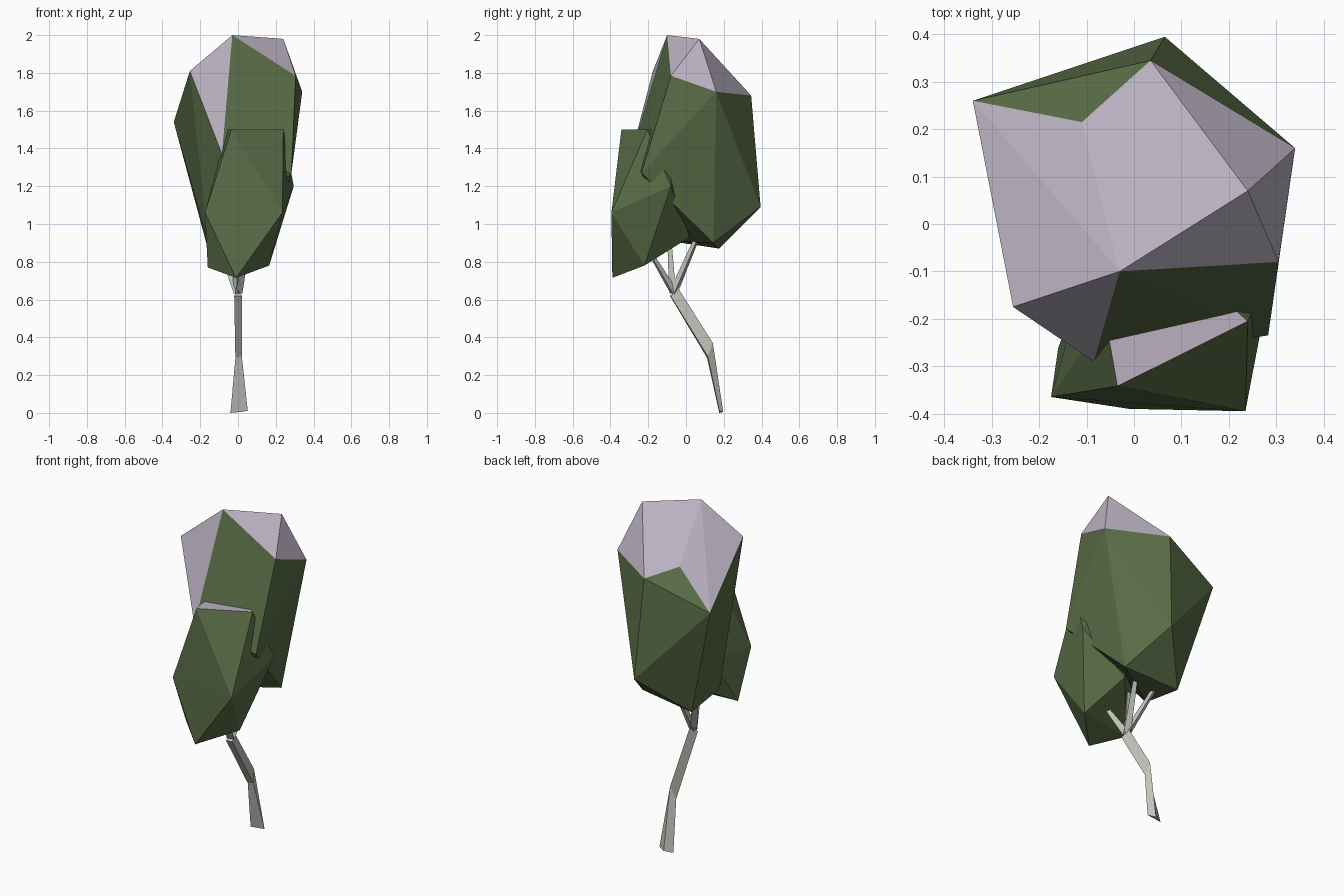
import bpy, bmesh, math
from mathutils import Vector

if "Cube" in bpy.data.objects:
    bpy.data.objects.remove(bpy.data.objects["Cube"])


def material(name, color):
    m = bpy.data.materials.new(name)
    m.diffuse_color = (*color, 1)
    m.use_nodes = True
    m.node_tree.nodes["Principled BSDF"].inputs["Base Color"].default_value = m.diffuse_color
    return m


leaf = material("leaf_green", (0.10, 0.152, 0.062))
snow = material("pale_lilac_snow", (0.49, 0.44, 0.53))
bark = material("pale_grey_bark", (0.55, 0.56, 0.50))


def finish(name, bm, mats):
    bmesh.ops.recalc_face_normals(bm, faces=bm.faces)
    me = bpy.data.meshes.new(name)
    bm.to_mesh(me)
    bm.free()
    for m in mats:
        me.materials.append(m)
    ob = bpy.data.objects.new(name, me)
    bpy.context.collection.objects.link(ob)
    return ob


def foliage(name, corners, snow_line):
    """Faceted clump; faces centred above snow_line are snow."""
    bm = bmesh.new()
    for c in corners:
        bm.verts.new(c)
    bmesh.ops.convex_hull(bm, input=bm.verts)
    loose = [v for v in bm.verts if not v.link_faces]
    bmesh.ops.delete(bm, geom=loose, context='VERTS')
    for f in bm.faces:
        f.material_index = int(f.calc_center_median().z > snow_line)
    return finish(name, bm, [leaf, snow])


def limb(name, rings):
    """Three-sided limb lofted through triangular rings."""
    bm = bmesh.new()
    loops = [[bm.verts.new(p) for p in r] for r in rings]
    for a, b in zip(loops, loops[1:]):
        for i in range(3):
            j = (i + 1) % 3
            bm.faces.new((a[i], a[j], b[j], b[i]))
    bm.faces.new(loops[0])
    bm.faces.new(loops[-1])
    return finish(name, bm, [bark])


# main crown
foliage("main_crown", [
    (-0.03, -0.10, 2.00), (0.24, 0.07, 1.98),                          # peak
    (-0.255, -0.175, 1.81), (0.305, -0.08, 1.785), (0.34, 0.16, 1.70),  # shoulder
    (0.035, 0.345, 1.68), (-0.11, 0.215, 1.74), (-0.34, 0.26, 1.54),
    (-0.085, -0.29, 1.37), (0.283, -0.235, 1.27), (0.065, 0.395, 1.09),  # lower
    (-0.16, 0.175, 0.87), (0.185, 0.145, 0.90), (-0.16, -0.09, 0.91),
], 1.70)

# smaller clump in front
foliage("front_crown", [
    (-0.035, -0.342, 1.50), (0.24, -0.205, 1.50), (0.10, -0.08, 1.50),  # flat top
    (-0.06, -0.20, 1.50),
    (-0.175, -0.365, 1.06), (0.235, -0.395, 1.06), (0.295, -0.08, 1.20),
    (-0.01, -0.39, 0.715), (-0.16, -0.262, 0.77), (0.165, -0.22, 0.78),  # underside
    (0.08, 0.02, 0.93), (-0.10, -0.10, 1.05),
], 1.45)

# bent trunk, flared at the foot
limb("trunk", [
    [(-0.04, 0.176, 0.0), (0.052, 0.176, 0.01), (0.01, 0.197, 0.005)],
    [(-0.014, 0.112, 0.29), (0.02, 0.115, 0.30), (0.006, 0.142, 0.37)],
    [(-0.02, -0.085, 0.62), (0.02, -0.082, 0.62), (0.002, -0.038, 0.655)],
])


def branch(name, start, end, r0, r1):
    start, end = Vector(start), Vector(end)
    q = (end - start).to_track_quat('Z', 'Y')
    limb(name, [[c + q @ Vector((r * math.cos(a), r * math.sin(a), 0))
                 for a in (math.radians(90 + 120 * i) for i in range(3))]
                for c, r in ((start, r0), (end, r1))])


# branches reaching into the foliage
fork = (0.0, -0.066, 0.638)
for name, end in (("front_branch", (0.04, -0.18, 0.83)),
                  ("middle_branch", (-0.03, -0.085, 0.92)),
                  ("left_branch", (-0.11, 0.06, 0.93)),
                  ("back_branch", (0.04, 0.06, 0.93))):
    branch(name, fork, end, 0.024, 0.014)
